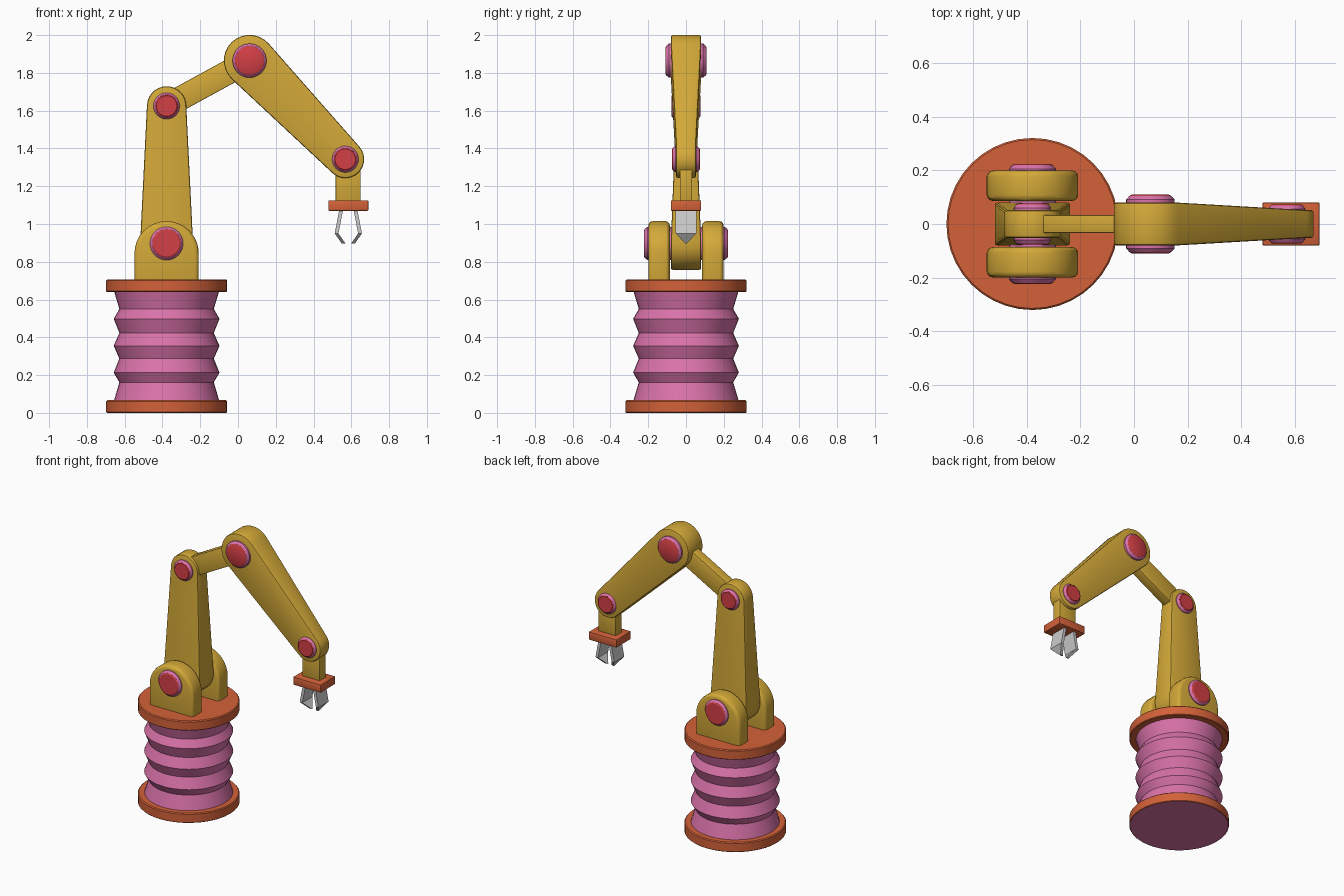
import bpy, bmesh, math
from mathutils import Vector

if "Cube" in bpy.data.objects:
    bpy.data.objects.remove(bpy.data.objects["Cube"])


def material(name, rgb):
    m = bpy.data.materials.new(name)
    m.diffuse_color = (*rgb, 1)
    m.use_nodes = True
    m.node_tree.nodes["Principled BSDF"].inputs["Base Color"].default_value = m.diffuse_color
    return m


YELLOW = material("yellow_paint", (0.66, 0.40, 0.04))
ORANGE = material("orange_metal", (0.65, 0.12, 0.04))
PINK = material("pink_rubber", (0.70, 0.17, 0.40))
RED = material("red_cap", (0.65, 0.05, 0.06))


def finish(name, bm, mat=None, bevel=0.0, segments=2):
    """Bevel the hard edges, shade and link the part."""
    bmesh.ops.recalc_face_normals(bm, faces=bm.faces)
    if bevel:
        hard = [e for e in bm.edges if len(e.link_faces) == 2 and e.calc_face_angle(0) > 0.6]
        bmesh.ops.bevel(bm, geom=hard, offset=bevel, segments=segments, profile=0.5,
                        affect='EDGES', clamp_overlap=True)
    mesh = bpy.data.meshes.new(name)
    bm.to_mesh(mesh)
    bm.free()
    obj = bpy.data.objects.new(name, mesh)
    bpy.context.collection.objects.link(obj)
    if mat:
        mesh.materials.append(mat)
    bpy.ops.object.select_all(action='DESELECT')
    obj.select_set(True)
    bpy.context.view_layer.objects.active = obj
    bpy.ops.object.shade_smooth_by_angle(angle=math.radians(30))
    return obj


def lathe(name, profile, mat, centre, axis='Z', sides=40):
    """Turn (radius, height) points around the z or y axis, with flat end caps."""
    bm = bmesh.new()
    rings = []
    for r, h in profile:
        ring = []
        for i in range(sides):
            a = 2 * math.pi * i / sides
            u, v = r * math.cos(a), r * math.sin(a)
            p = Vector((u, v, h)) if axis == 'Z' else Vector((u, h, v))
            ring.append(bm.verts.new(p + Vector(centre)))
        rings.append(ring)
    for a, b in zip(rings, rings[1:]):
        for i in range(sides):
            j = (i + 1) % sides
            bm.faces.new((a[i], a[j], b[j], b[i]))
    bm.faces.new(rings[0])
    bm.faces.new(rings[-1])
    return finish(name, bm, mat)


def arm(name, p0, r0, t0, p1, r1, t1, bevel=0.01, n=14):
    """Tapered arm with round ends (x, z), radii r and half thicknesses t."""
    bm = bmesh.new()
    dx, dz = p1[0] - p0[0], p1[1] - p0[1]
    th = math.atan2(dz, dx)
    beta = math.acos((r0 - r1) / math.hypot(dx, dz))

    def arc(p, r, t, a, b):
        pts = [(p[0] + r * math.cos(a + (b - a) * i / n),
                p[1] + r * math.sin(a + (b - a) * i / n)) for i in range(n + 1)]
        return [[bm.verts.new((x, s * t, z)) for x, z in pts] for s in (-1, 1)]

    big = arc(p0, r0, t0, th + beta, th + 2 * math.pi - beta)
    small = arc(p1, r1, t1, th - beta, th + beta)
    for b, s in zip(big, small):
        bm.faces.new(b)
        bm.faces.new(s)
        bm.faces.new((b[0], b[-1], s[0], s[-1]))
    front, back = big[0] + small[0], big[1] + small[1]
    for i in range(len(front)):
        j = (i + 1) % len(front)
        bm.faces.new((front[i], front[j], back[j], back[i]))
    return finish(name, bm, YELLOW, bevel)


def prism(name, outline, y0, y1, mat, bevel, segments=2):
    """Extrude an (x, z) outline from y0 to y1."""
    bm = bmesh.new()
    face = bm.faces.new([bm.verts.new((x, y0, z)) for x, z in outline])
    new = bmesh.ops.extrude_face_region(bm, geom=[face])["geom"]
    verts = [g for g in new if isinstance(g, bmesh.types.BMVert)]
    bmesh.ops.translate(bm, vec=(0, y1 - y0, 0), verts=verts)
    return finish(name, bm, mat, bevel, segments)


def rect(x0, x1, z0, z1):
    return [(x0, z0), (x1, z0), (x1, z1), (x0, z1)]


def joint(name, p, r, half):
    """Pink axle through the joint with a red cap at each end."""
    c = (p[0], 0, p[1])
    k = r * 0.86
    lathe(name + "_axle", [(k, -half), (r, -half + 0.014), (r, half - 0.014), (k, half)],
          PINK, c, 'Y', 32)
    for side, s in (("front", -1), ("back", 1)):
        lathe(f"{name}_cap_{side}", [(k * 0.99, s * (half - 0.01)), (k * 0.99, s * half),
                                     (k * 0.9, s * (half + 0.004))], RED, c, 'Y', 32)


BX = -0.378
SHOULDER, ELBOW, KNUCKLE, WRIST = (BX, 0.897), (BX, 1.625), (0.061, 1.865), (0.568, 1.343)

# base flanges and bellows
for name, z in (("bottom_flange", 0.0), ("top_flange", 0.64)):
    h = 0.067
    flange = lathe(name, [(0.316, z), (0.32, z + 0.004), (0.32, z + h - 0.006), (0.314, z + h)],
                   ORANGE, (BX, 0, 0))
    if z == 0:
        flange.data.materials.append(PINK)
        for f in flange.data.polygons:
            if f.normal.z < -0.9:
                f.material_index = 1
heights = [0.06, 0.162, 0.213, 0.287, 0.355, 0.423, 0.498, 0.55, 0.65]
lathe("bellows", [(0.25 if i % 2 else 0.28, z) for i, z in enumerate(heights)], PINK, (BX, 0, 0))

# shoulder brackets
arch = [(BX - 0.17, 0.67), (BX + 0.17, 0.67)]
arch += [(BX + 0.17 * math.cos(math.pi * i / 16), 0.845 + 0.17 * math.sin(math.pi * i / 16))
         for i in range(17)]
for name, s in (("bracket_front", -1), ("bracket_back", 1)):
    prism(name, arch, s * 0.086, s * 0.199, YELLOW, 0.022, 3)

# arm segments
arm("lower_arm", SHOULDER, 0.14, 0.08, ELBOW, 0.104, 0.052)
arm("forearm", KNUCKLE, 0.136, 0.08, WRIST, 0.1, 0.052)
d = (Vector(KNUCKLE) - Vector(ELBOW)).normalized()
n = Vector((-d.y, d.x)) * 0.064
a, b = Vector(ELBOW), Vector(KNUCKLE)
prism("upper_link", [tuple(a - n), tuple(b - n), tuple(b + n), tuple(a + n)],
      -0.034, 0.034, YELLOW, 0.005)

# joints
joint("shoulder_joint", SHOULDER, 0.088, 0.219)
joint("elbow_joint", ELBOW, 0.07, 0.073)
joint("upper_joint", KNUCKLE, 0.09, 0.105)
joint("wrist_joint", WRIST, 0.07, 0.069)

# wrist block and gripper plate
GX = 0.584
prism("wrist_block", rect(GX - 0.067, GX + 0.065, 1.11, 1.34), -0.032, 0.032, YELLOW, 0.004)
prism("gripper_plate", rect(GX - 0.106, GX + 0.106, 1.07, 1.125), -0.08, 0.08, ORANGE, 0.004)

# gripper fingers: bent strips with pointed tips
for name, s in (("finger_left", -1), ("finger_right", 1)):
    bm = bmesh.new()
    rings = []
    for off, z, w in ((0.037, 1.08, 0.055), (0.062, 0.95, 0.055), (0.025, 0.897, 0.004)):
        rings.append([bm.verts.new((GX + s * (off + t), y, z))
                      for t, y in ((-0.01, -w), (0.01, -w), (0.01, w), (-0.01, w))])
    for p, q in zip(rings, rings[1:]):
        for i in range(4):
            j = (i + 1) % 4
            bm.faces.new((p[i], p[j], q[j], q[i]))
    bm.faces.new(rings[0])
    bm.faces.new(rings[-1])
    finish(name, bm)
